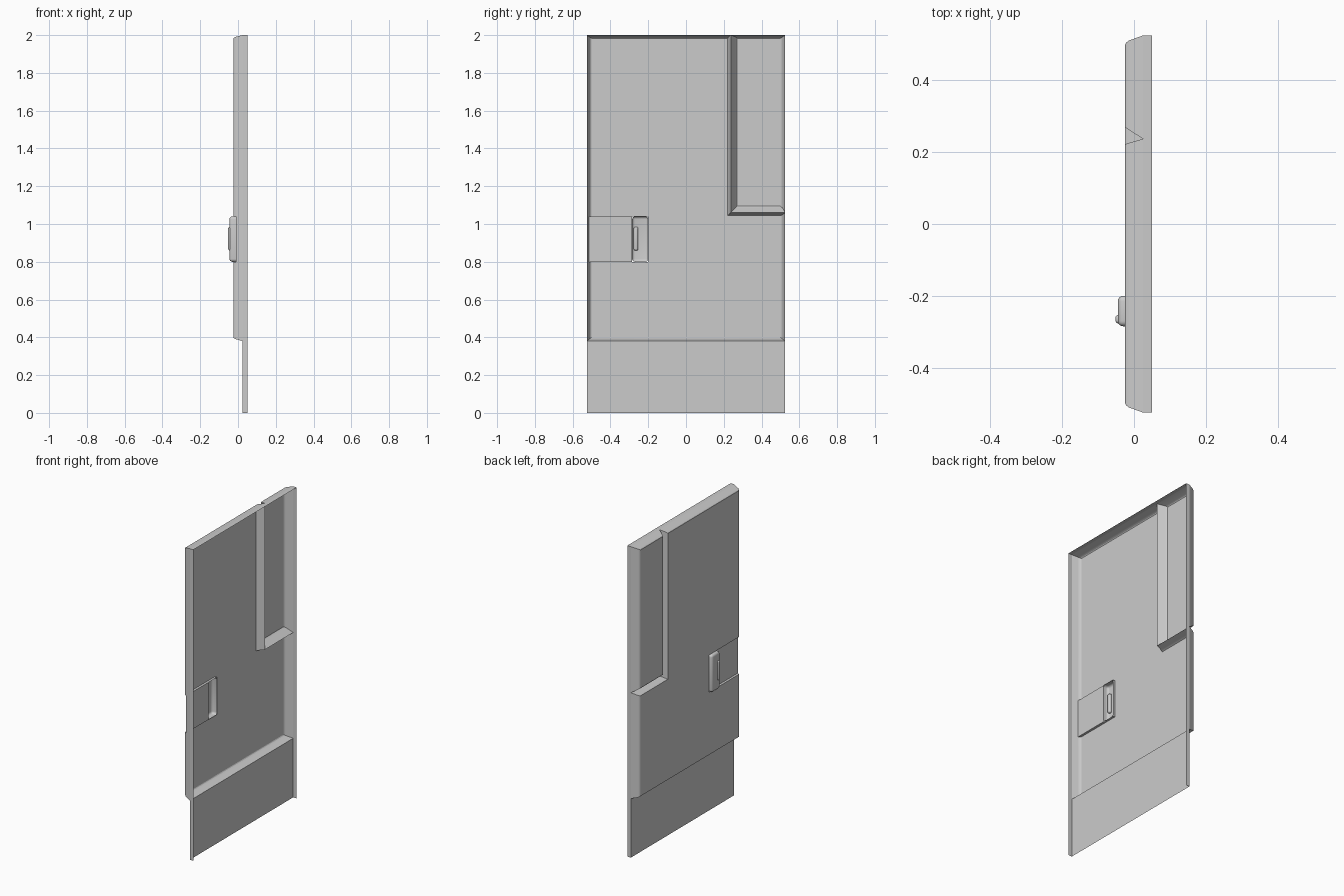
import bpy, bmesh
from mathutils import Vector

cube = bpy.data.objects.get("Cube")
if cube:
    bpy.data.objects.remove(cube)

grey = bpy.data.materials.new("panel grey")
grey.use_nodes = True
colour = (0.6, 0.6, 0.6, 1)
grey.diffuse_color = colour
grey.node_tree.nodes["Principled BSDF"].inputs["Base Color"].default_value = colour

W, TOP, HEM = 0.525, 2.0, 0.38         # half width, top, lower edge of the pads
BACK, SEAT, FACE = 0.05, 0.025, -0.025  # depths: open rim, valley, outer skin
GY, GZ = 0.237, 1.06                   # groove valley lines
FLOOR, Y0, Y1, Z0, Z1 = -0.01, -0.285, -0.2, 0.8, 1.04  # handle recess

# Rim steps: depth, inset of outer edges, inset of groove (main side, corner side)
RIM = [(SEAT, 0, 0, 0), (-0.014, 0.014, 0.011, 0.025), (-0.022, 0.02, 0.014, 0.03),
       (FACE, 0.026, 0.016, 0.034)]


def finish(name, bm, angle=25):
    bmesh.ops.remove_doubles(bm, verts=bm.verts, dist=0.0005)
    mesh = bpy.data.meshes.new(name)
    bm.to_mesh(mesh)
    bm.free()
    mesh.materials.append(grey)
    ob = bpy.data.objects.new(name, mesh)
    bpy.context.collection.objects.link(ob)
    bpy.ops.object.select_all(action='DESELECT')
    ob.select_set(True)
    bpy.context.view_layer.objects.active = ob
    bpy.ops.object.shade_smooth_by_angle(angle=angle * 0.01745)
    return ob


def sheet(bm, points):
    return bm.faces.new([bm.verts.new(p) for p in points])


def main_ring(x, o, g, _):
    l, r, b, t = -W + o, W - o, HEM + o * 0.8, TOP - o * 0.7
    return [(x, y, z) for y, z in
            [(l, b), (r, b), (r, GZ - g), (GY - g, GZ - g), (GY - g, t), (l, t)]]


def corner_ring(x, o, _, g):
    l, r, b, t = GY + g, W - o, GZ + g, TOP - o * 0.7
    return [(x, y, z) for y, z in [(l, b), (r, b), (r, t), (l, t)]]


def pad(ring):
    # Stepped rim lofted up to a flat face
    bm = bmesh.new()
    loops = [[bm.verts.new(p) for p in ring(*step)] for step in RIM]
    for a, b in zip(loops, loops[1:]):
        for i in range(len(a)):
            j = (i + 1) % len(a)
            bm.faces.new((a[i], b[i], b[j], a[j]))
    bm.faces.new(loops[-1][::-1])
    return bm


# Main pad with the handle recess cut into its side
bm = pad(main_ring)
for co, no in [((0, Y1, 0), (0, 1, 0)), ((0, 0, Z0), (0, 0, 1)),
               ((0, 0, Z1), (0, 0, 1)), ((FLOOR, 0, 0), (1, 0, 0))]:
    bmesh.ops.bisect_plane(bm, geom=bm.verts[:] + bm.edges[:] + bm.faces[:],
                           plane_co=co, plane_no=no)


def in_recess(c, pad=0.0):
    return c.y < Y1 + pad and Z0 - pad < c.z < Z1 + pad and c.x < FLOOR + pad


gone = [f for f in bm.faces if in_recess(f.calc_center_median())]
bmesh.ops.delete(bm, geom=gone, context='FACES')
lip = [e for e in bm.edges if e.is_boundary
       and all(in_recess(v.co, 0.0005) for v in e.verts)
       and any(v.co.x < FLOOR - 0.001 for v in e.verts)]
walls = bmesh.ops.extrude_edge_only(bm, edges=lip)
for v in walls["geom"]:
    if isinstance(v, bmesh.types.BMVert):
        v.co.x = FLOOR
edge_y = -W + 0.0126
sheet(bm, [(FLOOR, edge_y, Z0), (FLOOR, edge_y, Z1), (FLOOR, Y0, Z1), (FLOOR, Y0, Z0)])
finish("main_panel", bm)
finish("corner_panel", pad(corner_ring))

# Open-backed rim around sides and top
bm = bmesh.new()
path = [(-W, 0), (-W, TOP), (W, TOP), (W, 0)]
for (ya, za), (yb, zb) in zip(path, path[1:]):
    sheet(bm, [(SEAT, ya, za), (BACK, ya, za), (BACK, yb, zb), (SEAT, yb, zb)])
finish("edge_rim", bm)

# Flat strip below the pads
bm = bmesh.new()
sheet(bm, [(SEAT, -W, 0), (SEAT, -W, HEM), (SEAT, W, HEM), (SEAT, W, 0)])
finish("lower_strip", bm)


def rounded_box(name, lo, hi, radius, open_back):
    lo, hi = Vector(lo), Vector(hi)
    bm = bmesh.new()
    bmesh.ops.create_cube(bm, size=1)
    for v in bm.verts:
        v.co = (lo + hi) / 2 + v.co * (hi - lo)
    if open_back:
        back = max(bm.faces, key=lambda f: f.calc_center_median().x)
        bmesh.ops.delete(bm, geom=[back], context='FACES')
    round_edges = [e for e in bm.edges if not e.is_boundary]
    bmesh.ops.bevel(bm, geom=round_edges, offset=radius, segments=4,
                    profile=0.5, affect='EDGES')
    return finish(name, bm, 40)


# Handle housing, hollow from behind, and its grip bar
rounded_box("handle_housing", (-0.045, Y0, Z0), (FLOOR, Y1, Z1), 0.015, True)
rounded_box("handle_grip", (-0.052, -0.277, 0.86), (-0.03, -0.253, 0.985), 0.009, False)
